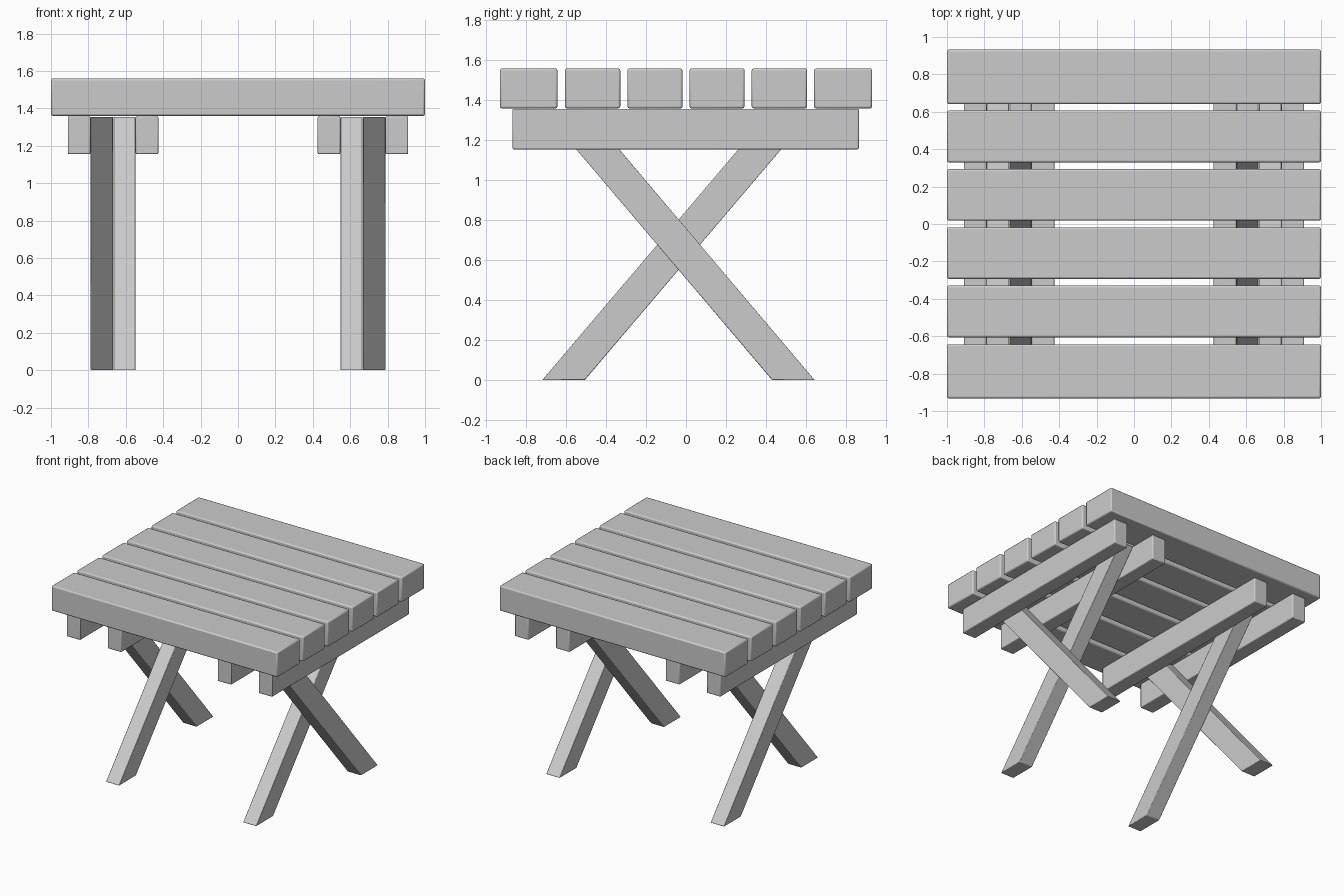
import bpy, bmesh

if "Cube" in bpy.data.objects:
    bpy.data.objects.remove(bpy.data.objects["Cube"])


def prism(name, outline, x0, x1, bevel):
    """Extrude a (y, z) outline from x0 to x1, with softened edges."""
    bm = bmesh.new()
    face = bm.faces.new([bm.verts.new((x0, y, z)) for y, z in outline])
    ext = bmesh.ops.extrude_face_region(bm, geom=[face])
    for v in ext["geom"]:
        if isinstance(v, bmesh.types.BMVert):
            v.co.x = x1
    bmesh.ops.recalc_face_normals(bm, faces=bm.faces)
    mesh = bpy.data.meshes.new(name)
    bm.to_mesh(mesh)
    bm.free()
    ob = bpy.data.objects.new(name, mesh)
    bpy.context.collection.objects.link(ob)
    mod = ob.modifiers.new("Soft edges", "BEVEL")
    mod.width = bevel
    mod.segments = 2
    bpy.ops.object.select_all(action="DESELECT")
    ob.select_set(True)
    bpy.context.view_layer.objects.active = ob
    bpy.ops.object.shade_smooth_by_angle()
    return ob


def rect(y0, y1, z0, z1):
    return [(y0, z0), (y1, z0), (y1, z1), (y0, z1)]


# Tabletop slats
slats = [(-0.932, -0.643), (-0.606, -0.329), (-0.293, -0.018),
         (0.018, 0.293), (0.329, 0.606), (0.641, 0.932)]
for i, (y0, y1) in enumerate(slats):
    prism(f"top_slat_{i + 1}", rect(y0, y1, 1.36, 1.56), -1, 1, 0.01)

# Support rails and crossed legs, mirrored left and right
outer_leg = [(0.431, 0), (0.644, 0), (-0.501, 1.353), (-0.717, 1.353)]
inner_leg = [(-0.72, 0), (-0.507, 0), (0.645, 1.353), (0.43, 1.353)]
for side, s in (("right", 1), ("left", -1)):
    prism(f"outer_rail_{side}", rect(-0.868, 0.865, 1.155, 1.358), s * 0.789, s * 0.91, 0.007)
    prism(f"inner_rail_{side}", rect(-0.868, 0.865, 1.155, 1.358), s * 0.426, s * 0.547, 0.007)
    prism(f"outer_leg_{side}", outer_leg, s * 0.667, s * 0.788, 0.004)
    prism(f"inner_leg_{side}", inner_leg, s * 0.548, s * 0.666, 0.004)
